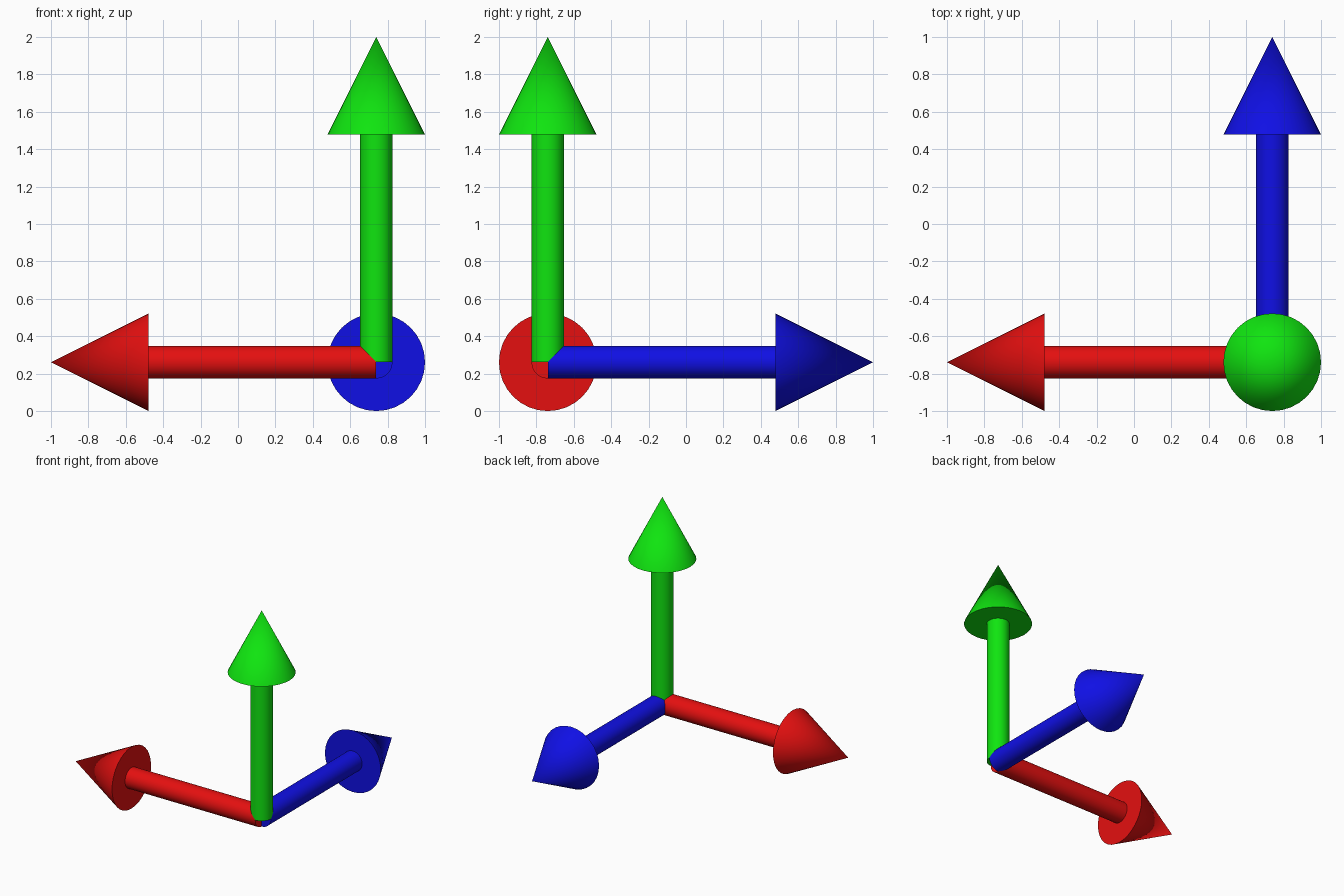
import bpy, math
from mathutils import Vector

if "Cube" in bpy.data.objects:
    bpy.data.objects.remove(bpy.data.objects["Cube"])

U = 2 / 1.15                      # one arrow length
ORIGIN = Vector((0.739, -0.739, 0.261))
SHAFT_R, HEAD_R, HEAD_LEN = 0.05 * U, 0.15 * U, 0.3 * U


def material(name, rgb):
    m = bpy.data.materials.new(name)
    m.diffuse_color = (*rgb, 1)
    m.use_nodes = True
    m.node_tree.nodes["Principled BSDF"].inputs["Base Color"].default_value = m.diffuse_color
    return m


def finish(name, mat):
    ob = bpy.context.object
    ob.name = name
    ob.data.materials.append(mat)
    bpy.ops.object.shade_smooth_by_angle(angle=math.radians(35))


def arrow(name, direction, mat):
    d = Vector(direction)
    rot = d.to_track_quat('Z', 'Y').to_euler()
    shaft_len = U - HEAD_LEN
    # shaft from the shared corner to the base of the head
    bpy.ops.mesh.primitive_cylinder_add(
        vertices=32, radius=SHAFT_R, depth=shaft_len,
        location=ORIGIN + d * shaft_len / 2, rotation=rot)
    finish(name + "_shaft", mat)
    # conical head
    bpy.ops.mesh.primitive_cone_add(
        vertices=32, radius1=HEAD_R, radius2=0, depth=HEAD_LEN,
        location=ORIGIN + d * (U - HEAD_LEN / 2), rotation=rot)
    finish(name + "_head", mat)


arrow("left_arrow", (-1, 0, 0), material("red", (0.78, 0.005, 0.005)))
arrow("back_arrow", (0, 1, 0), material("blue", (0.005, 0.005, 0.78)))
arrow("up_arrow", (0, 0, 1), material("green", (0.005, 0.78, 0.005)))
